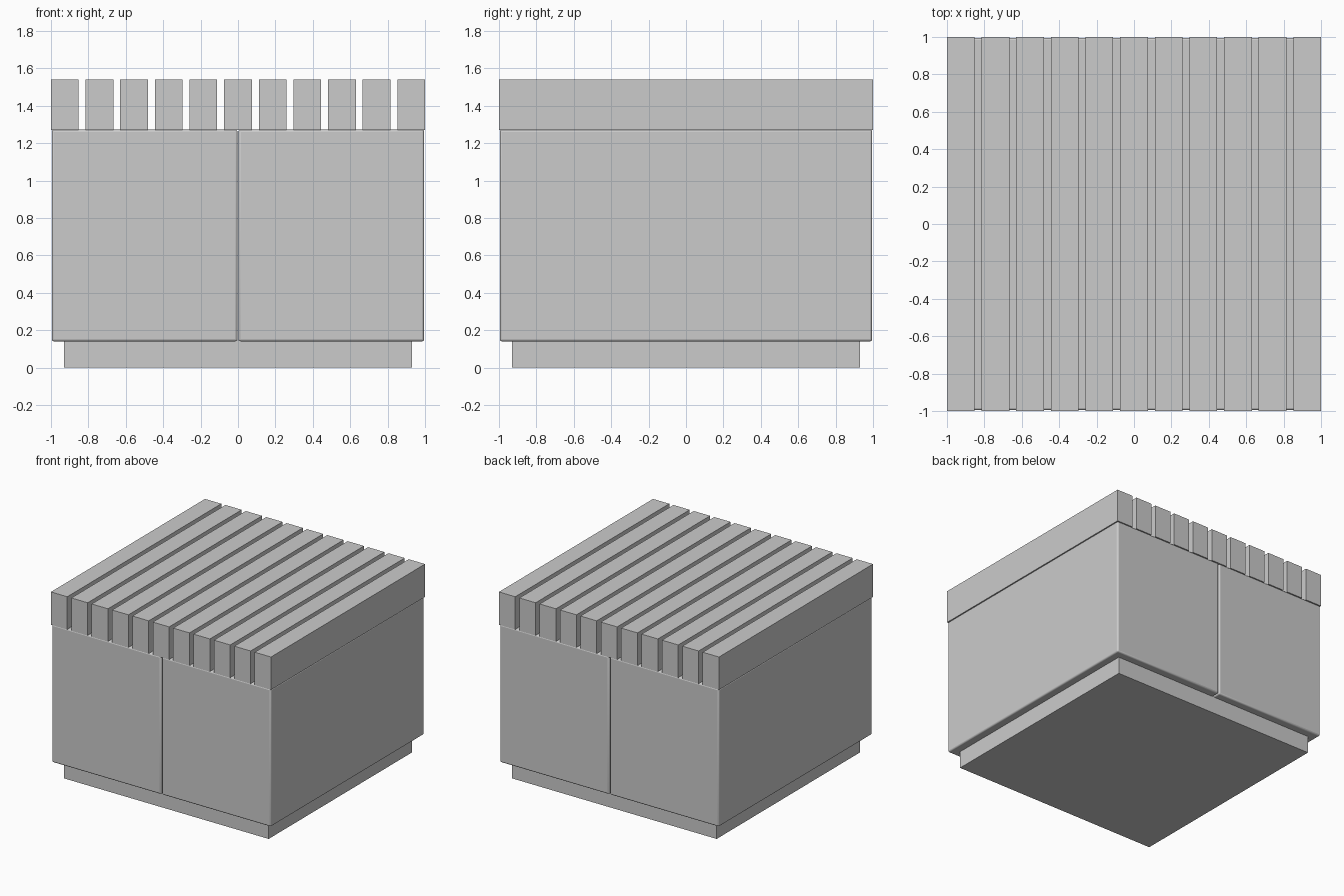
import bpy

if "Cube" in bpy.data.objects:
    bpy.data.objects.remove(bpy.data.objects["Cube"])


def box(name, x0, x1, y0, y1, z0, z1, bevel=0.0):
    bpy.ops.mesh.primitive_cube_add(
        size=1, location=((x0 + x1) / 2, (y0 + y1) / 2, (z0 + z1) / 2))
    ob = bpy.context.object
    ob.name = name
    ob.scale = (x1 - x0, y1 - y0, z1 - z0)
    bpy.ops.object.transform_apply(location=False, rotation=False, scale=True)
    if bevel:
        mod = ob.modifiers.new("rounded_edges", 'BEVEL')
        mod.width = bevel
        mod.segments = 3
        bpy.ops.object.shade_smooth_by_angle()
    return ob


# Recessed plinth
box("plinth", -0.93, 0.93, -0.93, 0.93, 0, 0.145)

# Two solid blocks with softened edges, meeting at a thin central joint
box("left_block", -0.995, -0.003, -0.995, 0.995, 0.14, 1.272, 0.012)
box("right_block", 0.003, 0.995, -0.995, 0.995, 0.14, 1.272, 0.012)

# Seat slats running front to back
count, width = 11, 0.148
step = (2 - width) / (count - 1)
for i in range(count):
    x = -1 + i * step
    box(f"seat_slat_{i + 1}", x, x + width, -1, 1, 1.27, 1.54)
